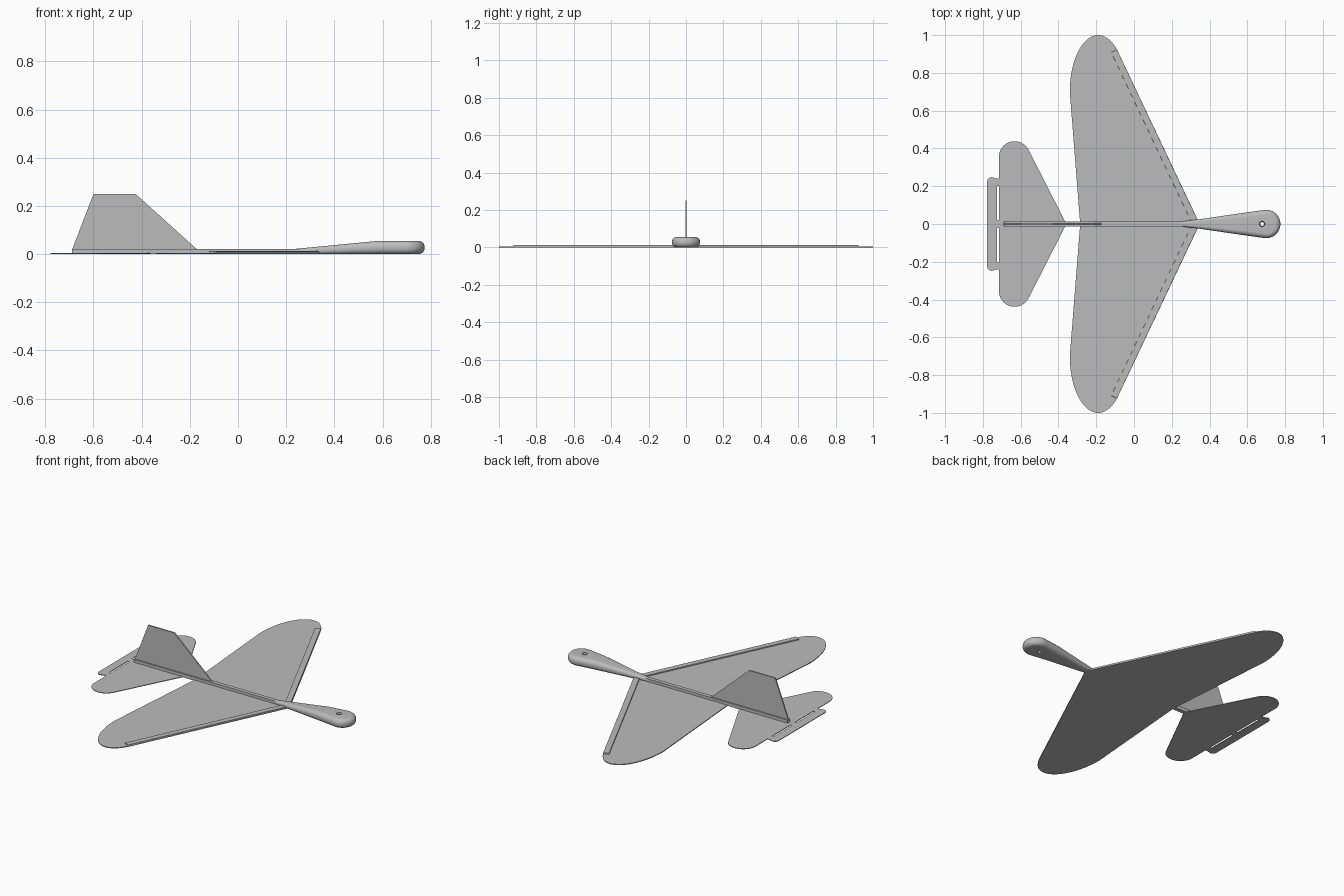
import bpy, bmesh, math
from mathutils import Vector

cube = bpy.data.objects.get("Cube")
if cube:
    bpy.data.objects.remove(cube)

grey = bpy.data.materials.new("plain grey")
grey.use_nodes = True
COLOUR = (0.5, 0.5, 0.5, 1)
grey.diffuse_color = COLOUR
grey.node_tree.nodes["Principled BSDF"].inputs["Base Color"].default_value = COLOUR


def finish(name, bm):
    bmesh.ops.recalc_face_normals(bm, faces=bm.faces)
    mesh = bpy.data.meshes.new(name)
    bm.to_mesh(mesh)
    bm.free()
    mesh.materials.append(grey)
    obj = bpy.data.objects.new(name, mesh)
    bpy.context.collection.objects.link(obj)
    return obj


def slab(name, points, offset):
    """Extrude a flat outline by an offset vector."""
    bm = bmesh.new()
    face = bm.faces.new([bm.verts.new(p) for p in points])
    top = bmesh.ops.extrude_face_region(bm, geom=[face])["geom"]
    bmesh.ops.translate(bm, vec=offset, verts=[v for v in top if isinstance(v, bmesh.types.BMVert)])
    return finish(name, bm)


def plate(name, outline, z0, z1):
    return slab(name, [(x, y, z0) for x, y in outline], (0, 0, z1 - z0))


def box(name, x0, x1, y0, y1, z0, z1):
    return plate(name, [(x0, y0), (x1, y0), (x1, y1), (x0, y1)], z0, z1)


def arc(cx, cy, rx, ry, start, end, steps):
    angles = [math.radians(start + (end - start) * i / steps) for i in range(steps + 1)]
    return [(cx + rx * math.cos(a), cy + ry * math.sin(a)) for a in angles]


def mirrored(half):
    """Close a half outline across the centre line."""
    return half + [(x, -y) for x, y in reversed(half) if y > 1e-5]


def smooth(obj):
    bpy.ops.object.select_all(action='DESELECT')
    obj.select_set(True)
    bpy.context.view_layer.objects.active = obj
    bpy.ops.object.shade_smooth_by_angle(angle=math.radians(35))


# Main wing with rounded tips
tip = arc(-0.19, 0.70, 0.15, 0.30, 48, 180, 28)
plate("wing", mirrored([(0.348, 0)] + tip + [(-0.285, 0)]), 0, 0.005)

# Raised strips along the leading edges
for side, label in ((1, "left"), (-1, "right")):
    root, end = Vector((0.346, 0)), Vector((-0.09, 0.923))
    along = (end - root).normalized()
    inward = Vector((-along.y, along.x)) * 0.034
    corners = [root, end, end + inward, root + inward]
    strip = plate(label + "_leading_edge", [(p.x, p.y * side) for p in corners], 0.001, 0.012)
    bevel = strip.modifiers.new("soft edges", 'BEVEL')
    bevel.width, bevel.segments = 0.002, 2

# Tailplane, elevator and the tabs that join them
lobe = arc(-0.632, 0.355, 0.083, 0.083, 27, 180, 20)
plate("tailplane", mirrored([(-0.358, 0)] + lobe + [(-0.715, 0)]), 0, 0.004)
corner = arc(-0.753, 0.223, 0.025, 0.025, 60, 180, 10)
plate("elevator", mirrored([(-0.726, 0), (-0.726, 0.240)] + corner + [(-0.778, 0)]), 0, 0.004)
for label, y0, y1 in (("centre", -0.02, 0.02), ("left", 0.20, 0.24), ("right", -0.24, -0.20)):
    box(label + "_elevator_tab", -0.727, -0.714, y0, y1, 0, 0.004)

# Boom and upright fin
box("boom", -0.69, 0.26, -0.012, 0.012, 0.001, 0.022)
fin = [(-0.69, 0.015), (-0.60, 0.25), (-0.425, 0.25), (-0.165, 0.015)]
slab("fin", [(x, -0.004, z) for x, z in fin], (0, 0.008, 0))


# Nose: stacked outlines with rounded sides, growing taller to the front
def nose_height(x):
    t = min(max((x - 0.24) / 0.34, 0), 1)
    return 0.022 + 0.033 * t


half = [(0.24, 0.012), (0.34, 0.024), (0.46, 0.0415), (0.58, 0.059)]
half += arc(0.70, 0, 0.075, 0.075, 98, 6, 20)
outline = [Vector(p) for p in mirrored(half)]
count = len(outline)
normals = []
for i in range(count):
    d = outline[(i + 1) % count] - outline[i - 1]
    normals.append(Vector((-d.y, d.x)).normalized())
normals[0], normals[-1] = Vector((0, 1)), Vector((0, -1))

bm = bmesh.new()
rings = []
STEPS = 7
for low in (True, False):
    for k in range(STEPS + 1):
        a = math.pi / 2 * (k if low else STEPS - k) / STEPS
        ring = []
        for p, n in zip(outline, normals):
            h = nose_height(p.x)
            r = 0.45 * h
            q = p - n * r * (1 - math.sin(a))
            z = r * (1 - math.cos(a))
            ring.append(bm.verts.new((q.x, q.y, z if low else h - z)))
        rings.append(ring)
for a, b in zip(rings, rings[1:]):
    for i in range(count):
        j = (i + 1) % count
        bm.faces.new((a[i], a[j], b[j], b[i]))
for ring in (rings[0], rings[-1]):
    for i in range(count // 2 - 1):
        bm.faces.new((ring[i], ring[i + 1], ring[count - 2 - i], ring[count - 1 - i]))
nose = finish("nose", bm)

# Small flared hole through the nose
bm = bmesh.new()
bmesh.ops.create_cone(bm, cap_ends=True, segments=24, radius1=0.009, radius2=0.016, depth=0.08)
bmesh.ops.translate(bm, vec=(0.678, 0, 0.028), verts=bm.verts)
cutter = finish("hole_cutter", bm)
cutter.hide_render = True
cut = nose.modifiers.new("hole", 'BOOLEAN')
cut.operation, cut.solver, cut.object = 'DIFFERENCE', 'EXACT', cutter
smooth(nose)
bpy.context.view_layer.objects.active = nose
bpy.ops.object.modifier_apply(modifier="hole")
bpy.data.objects.remove(cutter)
